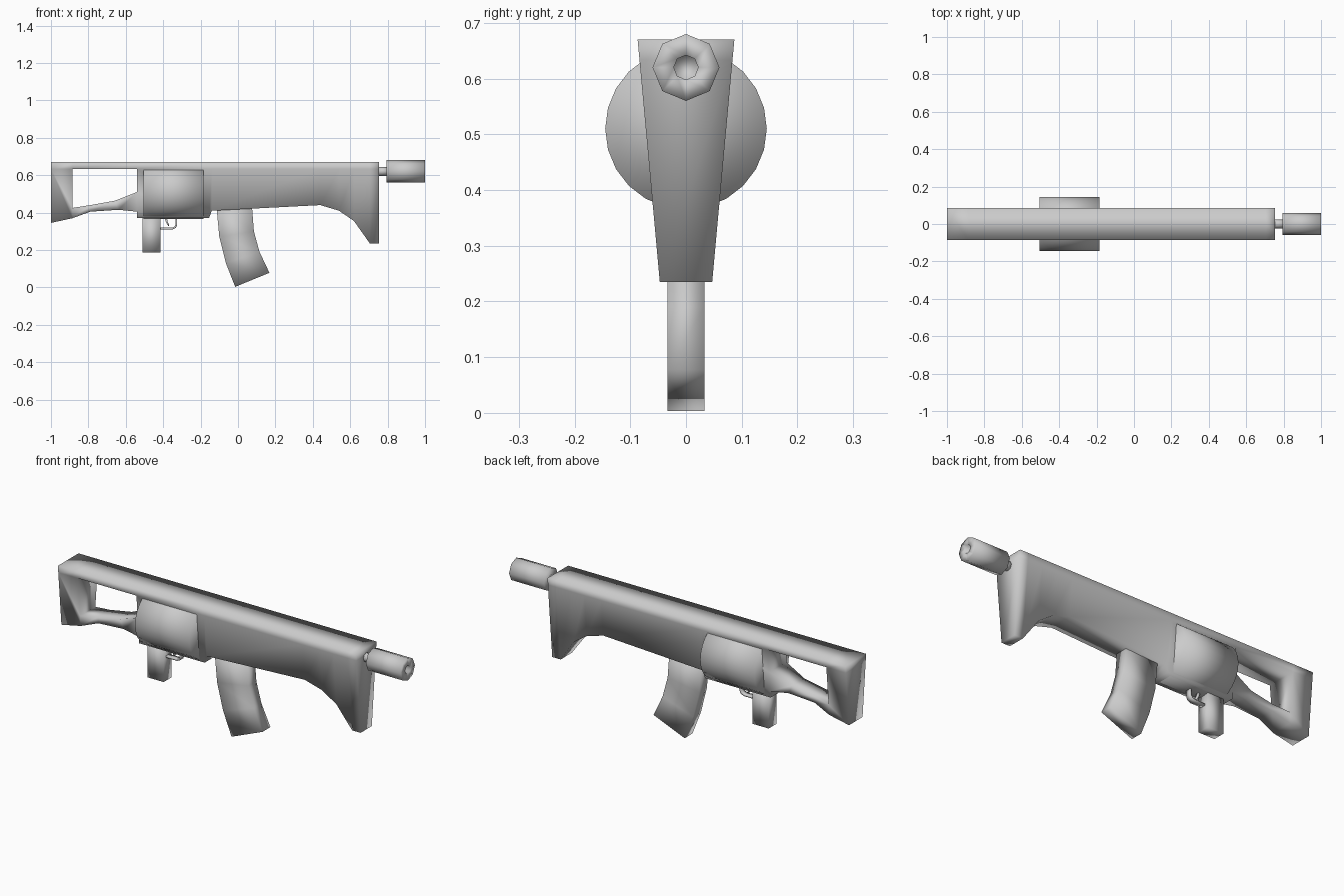
import bpy, bmesh, math
from collections import Counter

if "Cube" in bpy.data.objects:
    bpy.data.objects.remove(bpy.data.objects["Cube"])


def finish(name, bm):
    bmesh.ops.remove_doubles(bm, verts=bm.verts[:], dist=1e-5)
    bmesh.ops.recalc_face_normals(bm, faces=bm.faces[:])
    for f in bm.faces:
        f.smooth = True
    me = bpy.data.meshes.new(name)
    bm.to_mesh(me)
    bm.free()
    ob = bpy.data.objects.new(name, me)
    bpy.context.collection.objects.link(ob)
    return ob


def slab(name, polys, half):
    """Side-view (x, z) polygons sharing corners, thickened to +-half(x, z)."""
    bm = bmesh.new()
    verts = {}
    for p in {p for poly in polys for p in poly}:
        h = half(*p)
        verts[p] = [bm.verts.new((p[0], s * h, p[1])) for s in (-1, 1)]
    pairs = [(a, b) for poly in polys for a, b in zip(poly, poly[1:] + poly[:1])]
    uses = Counter(frozenset(e) for e in pairs)
    for poly in polys:
        bm.faces.new([verts[p][0] for p in poly])
        bm.faces.new([verts[p][1] for p in reversed(poly)])
    for a, b in pairs:
        if uses[frozenset((a, b))] == 1:
            bm.faces.new([verts[a][0], verts[a][1], verts[b][1], verts[b][0]])
    return finish(name, bm)


def strip(low, high):
    """Quads between two matching (x, z) lines."""
    return [[low[i], low[i + 1], high[i + 1], high[i]] for i in range(len(low) - 1)]


def lathe(name, rings, sides, z):
    """Surface turned around the x direction; rings are (x, radius)."""
    bm = bmesh.new()
    loops = []
    for x, r in rings:
        loops.append([bm.verts.new((x, r * math.sin(k * math.tau / sides),
                                    z + r * math.cos(k * math.tau / sides)))
                      for k in range(sides)])
    for a, b in zip(loops, loops[1:]):
        for k in range(sides):
            j = (k + 1) % sides
            bm.faces.new((a[k], a[j], b[j], b[k]))
    bm.faces.new(loops[0])
    bm.faces.new(loops[-1])
    return finish(name, bm)


# Body and open stock: wedge section, wide at the top
TOP, RAIL = 0.67, 0.633
under = [(-.155, .37), (-.14, .41), (.44, .44), (.54, .41),
         (.62, .355), (.705, .235), (.755, .235)]
xs = [-1, -.885, -.54] + [p[0] for p in under]
strut_low = [(-.885, .37), (-.79, .405), (-.64, .415), (-.54, .405)]
strut_high = [(-.885, .425), (-.79, .44), (-.66, .463), (-.54, .51)]
polys = strip([(x, RAIL) for x in xs], [(x, TOP) for x in xs])
polys += strip(under, [(p[0], RAIL) for p in under])
polys += strip(strut_low, strut_high)
polys.append([(-.54, .37), (-.155, .37), (-.155, RAIL), (-.54, RAIL),
              (-.54, .51), (-.54, .405)])
polys.append([(-1, .345), (-.885, .37), (-.885, .425), (-.885, RAIL), (-1, RAIL)])


def body_half(x, z):
    h = 0.047 + 0.0915 * (z - 0.235)
    return h * 0.75 if -.8 < x < -.6 and z < .5 else h


slab("body", polys, body_half)

# Drum crossing the body
lathe("drum", [(-.505, .145), (-.185, .145)], 24, .51)

# Barrel stub and hollow muzzle
lathe("barrel", [(.74, .024), (.81, .024)], 8, .62)
lathe("muzzle", [(.795, .06), (1, .06), (1, .022), (.9, .022)], 8, .62)

# Curved magazine
mag_left = [(-.115, .43), (-.1, .27), (-.065, .13), (-.015, .003)]
mag_right = [(.075, .43), (.085, .3), (.115, .19), (.168, .078)]
slab("magazine", strip(mag_left, mag_right), lambda x, z: .033)

# Grip
slab("grip", [[(-.51, .187), (-.415, .187), (-.415, .38), (-.51, .38)]],
     lambda x, z: .033)

# Trigger guard and trigger
guard_out = [(-.42, .31), (-.35, .31), (-.332, .318), (-.325, .335), (-.325, .375)]
guard_in = [(-.42, .319), (-.354, .319), (-.34, .325), (-.334, .337), (-.334, .375)]
slab("trigger_guard", strip(guard_out, guard_in), lambda x, z: .014)
trig_a = [(-.392, .375), (-.385, .348), (-.372, .328)]
trig_b = [(-.38, .375), (-.376, .35), (-.367, .331)]
slab("trigger", strip(trig_a, trig_b), lambda x, z: .008)
